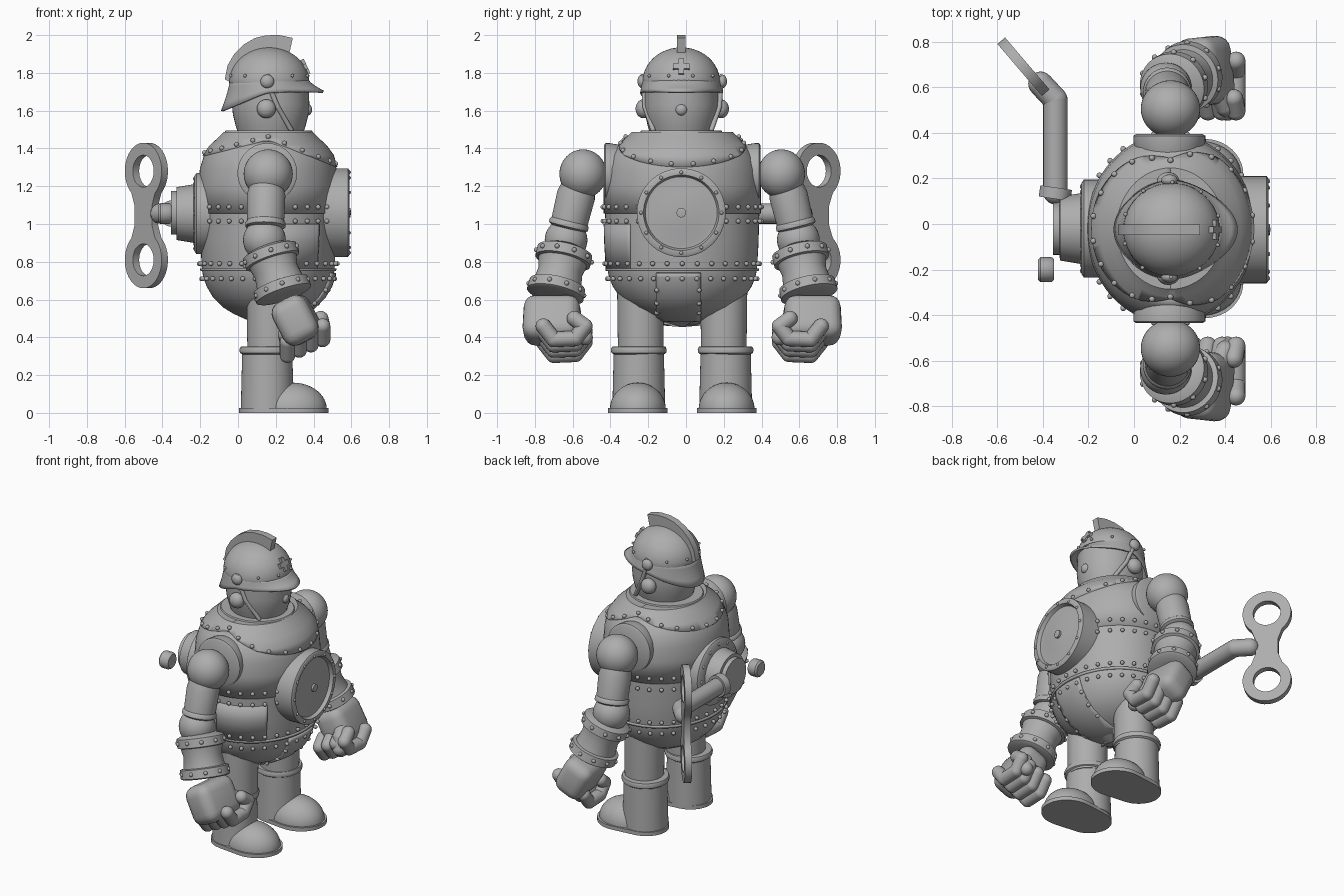
import bpy, bmesh, math
from mathutils import Matrix, Vector

if "Cube" in bpy.data.objects:
    bpy.data.objects.remove(bpy.data.objects["Cube"])

CX, CY = 0.16, -0.02          # body axis
RX, RY = 0.355, 0.40          # torso radii
TORSO = [(0, .48), (.3, .49), (.52, .525), (.68, .56), (.82, .61), (.92, .67), (.97, .72), (.99, .76),
         (1.01, .9), (1.02, 1.05), (1.02, 1.2), (1.0, 1.29), (.94, 1.36), (.84, 1.41), (.72, 1.45), (.64, 1.48)]

grey = bpy.data.materials.new("plain grey")
grey.diffuse_color = (0.42, 0.42, 0.42, 1)
grey.use_nodes = True
grey.node_tree.nodes["Principled BSDF"].inputs["Base Color"].default_value = grey.diffuse_color


def finish(name, bm, M=Matrix(), thick=0):
    bmesh.ops.transform(bm, matrix=M, verts=bm.verts)
    bmesh.ops.recalc_face_normals(bm, faces=bm.faces)
    me = bpy.data.meshes.new(name)
    bm.to_mesh(me)
    bm.free()
    me.materials.append(grey)
    ob = bpy.data.objects.new(name, me)
    bpy.context.collection.objects.link(ob)
    if thick:
        mod = ob.modifiers.new("thickness", 'SOLIDIFY')
        mod.thickness = thick
    bpy.ops.object.select_all(action='DESELECT')
    ob.select_set(True)
    bpy.context.view_layer.objects.active = ob
    bpy.ops.object.shade_smooth_by_angle(angle=math.radians(40))
    return ob


def frame(loc, direction=(0, 0, 1), scale=(1, 1, 1)):
    q = Vector(direction).to_track_quat('Z', 'Y').to_matrix().to_4x4()
    return Matrix.Translation(loc) @ q @ Matrix.Diagonal((*scale, 1))


def lathe_bm(profile, n=48):
    bm = bmesh.new()
    rings = []
    for r, z in profile:
        if r < 1e-5:
            rings.append([bm.verts.new((0, 0, z))] * n)
        else:
            rings.append([bm.verts.new((r * math.cos(t * math.tau / n), r * math.sin(t * math.tau / n), z))
                          for t in range(n)])
    for a, b in zip(rings, rings[1:]):
        for i in range(n):
            j = (i + 1) % n
            bm.faces.new(list(dict.fromkeys((a[i], a[j], b[j], b[i]))))
    for ring, (r, z) in ((rings[0], profile[0]), (rings[-1], profile[-1])):
        if r > 1e-5:
            bm.faces.new(ring)
    return bm


def lathe(name, profile, loc, direction=(0, 0, 1), scale=(1, 1, 1), n=48):
    return finish(name, lathe_bm(profile, n), frame(loc, direction, scale))


def ball(name, loc, radii, cut_z=None):
    bm = bmesh.new()
    bmesh.ops.create_uvsphere(bm, u_segments=40, v_segments=24, radius=1, matrix=frame(loc, scale=radii))
    if cut_z is not None:
        bmesh.ops.bisect_plane(bm, geom=bm.verts[:] + bm.edges[:] + bm.faces[:], plane_co=(0, 0, cut_z),
                               plane_no=(0, 0, -1), clear_outer=True)
    return finish(name, bm)


def tube(name, pts, r):
    """Round rod with ball joints through the points."""
    bm = bmesh.new()
    pts = [Vector(p) for p in pts]
    for p in pts:
        bmesh.ops.create_uvsphere(bm, u_segments=20, v_segments=12, radius=r, matrix=Matrix.Translation(p))
    for a, b in zip(pts, pts[1:]):
        bmesh.ops.create_cone(bm, segments=20, radius1=r, radius2=r, depth=(b - a).length,
                              matrix=frame((a + b) / 2, b - a))
    return finish(name, bm)


def rivets(name, pts, r=0.013):
    bm = bmesh.new()
    for p in pts:
        bmesh.ops.create_icosphere(bm, subdivisions=2, radius=r, matrix=Matrix.Translation(p))
    return finish(name, bm)


def box(name, M, size, bevel=0.0):
    bm = bmesh.new()
    bmesh.ops.create_cube(bm, size=1, matrix=Matrix.Diagonal((*size, 1)))
    if bevel:
        bmesh.ops.bevel(bm, geom=bm.edges[:], offset=bevel, segments=4, profile=.5, affect='EDGES')
    return finish(name, bm, M)


def plate(name, outlines, half, M):
    """Flat cut-out plate; outlines after the first are holes."""
    cu = bpy.data.curves.new(name, 'CURVE')
    cu.dimensions, cu.fill_mode, cu.extrude = '2D', 'BOTH', half
    for pts in outlines:
        sp = cu.splines.new('POLY')
        sp.points.add(len(pts) - 1)
        for p, (x, y) in zip(sp.points, pts):
            p.co = (x, y, 0, 1)
        sp.use_cyclic_u = True
    tmp = bpy.data.objects.new(name, cu)
    me = bpy.data.meshes.new_from_object(tmp)
    bm = bmesh.new()
    bm.from_mesh(me)
    bmesh.ops.remove_doubles(bm, verts=bm.verts, dist=1e-5)
    bpy.data.objects.remove(tmp)
    return finish(name, bm, M)


def shell(name, off, planes):
    """Raised torso panel: an inflated torso surface trimmed by planes (point, outward normal)."""
    bm = lathe_bm(TORSO[:], 64)
    k = 1 + off / RX
    bmesh.ops.transform(bm, verts=bm.verts, matrix=Matrix.Translation((CX, CY, .95)) @
                        Matrix.Diagonal((RX * k, RY * k, 1 + off, 1)) @ Matrix.Translation((0, 0, -.95)))
    for co, no in planes:
        bmesh.ops.bisect_plane(bm, geom=bm.verts[:] + bm.edges[:] + bm.faces[:], plane_co=co, plane_no=no,
                               clear_outer=True)
    return finish(name, bm, thick=0.02)


def on_torso(a, z):
    for (r0, z0), (r1, z1) in zip(TORSO, TORSO[1:]):
        if z0 <= z <= z1:
            r = r0 + (r1 - r0) * (z - z0) / (z1 - z0)
            return Vector((CX + (RX * r + .012) * math.cos(a), CY + (RY * r + .012) * math.sin(a), z))


# torso with raised panels
lathe("torso", TORSO, (CX, CY, 0), scale=(RX, RY, 1), n=64)
shell("chest_panel", .007, [((0, 0, 1.055), (0, 0, -1)), ((0, 0, 1.44), (0, 0, 1))])
shell("belt", .009, [((0, 0, .75), (0, 0, -1)), ((0, 0, .765), (0, 0, 1))])
shell("side_panel", .008, [((0, 0, .765), (0, 0, -1)), ((0, 0, 1.0), (0, 0, 1)),
                           ((0, -.30, 0), (0, 1, 0)), ((.14, 0, 0), (-1, 0, 0))])
shell("hip_plate", .012, [((0, 0, .74), (0, 0, 1)), ((0, -.16, 0), (0, -1, 0)),
                          ((0, .08, 0), (0, 1, 0)), ((CX, 0, 0), (-1, 0, 0))])
shell("bib_front", .014, [((CX, 0, 1.45), (-.4, 0, -1)), ((CX, 0, 0), (-1, 0, 0))])
shell("bib_back", .014, [((CX, 0, 1.45), (.25, 0, -1)), ((CX, 0, 0), (1, 0, 0))])
lathe("collar", [(.235, 1.40), (.235, 1.485), (.228, 1.495)], (.163, CY - .005, 0), scale=(1, .93, 1))

pts = [on_torso(i * math.tau / 32, z) for z in (.71, .79, 1.015, 1.09) for i in range(32)]
for i in range(22):
    a = (i + .5) * math.tau / 22
    for k in range(120):
        p = on_torso(a, 1.26 + k * .0018)
        x = p.x - CX
        if p.z > 1.45 - (.4 * x if x > 0 else -.25 * x):
            break
    pts.append(p + Vector((0, 0, .012)))
for z in (.65, .58, .53):
    for y in (-.12, .08):
        r = on_torso(0, z).x - CX
        pts.append(on_torso(math.asin(max(-1, min(1, y / r))), z))
rivets("torso_rivets", pts)

# chest dial
lathe("chest_dial", [(.235, -.1), (.235, .085), (.225, .092), (.20, .092), (.19, .07), (.17, .07), (.1, .082),
                     (.025, .085), (.025, .098), (0, .102)], (.497, CY - .005, 1.06), (1, 0, 0), n=64)
rivets("dial_rivets", [(.588, CY - .005 + .213 * math.cos(i * math.tau / 12), 1.06 + .213 * math.sin(i * math.tau / 12))
                       for i in range(12)], .01)

# winding drum and key at the back
lathe("back_drum", [(.215, -.06), (.215, .025), (.20, .035), (.155, .04), (.14, .13), (.06, .135)],
      (-.195, CY, 1.055), (-1, 0, 0))
lathe("drum_cap", [(.115, 0), (.115, .03)], (-.325, CY, 1.06), (-1, 0, 0))
rivets("drum_rivets", [(-.225, CY + .185 * math.cos(i * math.tau / 12), 1.055 + .185 * math.sin(i * math.tau / 12))
                       for i in range(12)])
lathe("drum_knob", [(.045, 0), (.055, .012), (.055, .06), (.045, .07)], (-.35, -.20, 1.055), (-1, 0, 0), n=12)
tube("key_shaft", [(-.345, .14, 1.055), (-.345, .545, 1.055), (-.41, .615, 1.055)], .054)
lathe("shaft_flange", [(.07, -.025), (.07, .025)], (-.345, .135, 1.055), (.15, 1, 0))
ring = lambda r, cz, a0, a1, n: [(r * math.cos(math.radians(a0 + (a1 - a0) * i / n)),
                                  cz + r * math.sin(math.radians(a0 + (a1 - a0) * i / n))) for i in range(n + 1)]
outer = ring(.15, .235, -50, 230, 32) + [(-.07, .05), (-.07, -.05)] + ring(.15, -.235, 130, 410, 32) + \
    [(.07, -.05), (.07, .05)]
d = Vector((.65, -.76, 0)).normalized()
keyM = Matrix(((d.x, 0, d.y, -.485), (d.y, 0, -d.x, .69), (0, 1, 0, 1.045), (0, 0, 0, 1)))
plate("key_handle", [outer, ring(.085, .235, 0, 345, 23), ring(.085, -.235, 0, 345, 23)], .022, keyM)

# head and helmet
HX, HY = .165, -.025
lathe("head", [(.165, 1.46), (.185, 1.52), (.2, 1.58), (.205, 1.63), (.2, 1.76)], (HX + .008, HY, 0), scale=(1, .96, 1))
ball("nose", (.37, HY, 1.605), (.022, .03, .03))
lathe("helmet_dome", [(.205, 1.72), (.212, 1.75)] + [(.212 * math.cos(t * math.pi / 24), 1.75 + .185 * math.sin(t * math.pi / 24))
      for t in range(1, 12)] + [(0, 1.935)], (HX, HY, 0), scale=(1, .97, 1))
bm = bmesh.new()
rows = []
for k in range(5):
    t, row = k / 4, []
    for i in range(64):
        c, s = math.cos(i * math.tau / 64), math.sin(i * math.tau / 64)
        ox = .21 + (.08 * c ** 2 if c > 0 else .045 * c ** 2)
        oz = 1.695 + .01 * c if c > 0 else 1.695 - .095 * (-c) ** 1.3
        row.append(bm.verts.new((HX + c * (.208 + (ox - .208) * t ** 1.4), HY + s * (.203 + .015 * t),
                                 1.765 + (oz - 1.765) * t)))
    rows.append(row)
for a, b in zip(rows, rows[1:]):
    for i in range(64):
        bm.faces.new((a[i], a[(i + 1) % 64], b[(i + 1) % 64], b[i]))
finish("helmet_brim", bm, thick=.012)
crest = [(-.04, 1.75), (-.07, 1.765), (-.055, 1.84), (-.02, 1.9), (.03, 1.95), (.09, 1.985), (.15, 1.999), (.22, 2.0),
         (.29, 1.985), (.27, 1.895), (.19, 1.92), (.1, 1.91), (.03, 1.86)]
plate("helmet_crest", [crest], .023, Matrix(((1, 0, 0, 0), (0, 0, -1, HY), (0, 1, 0, 0), (0, 0, 0, 1))))
tilt = Matrix.Translation((.352, HY, 1.83)) @ Matrix.Rotation(math.radians(-25), 4, 'Y')
box("badge_upright", tilt, (.03, .03, .085))
box("badge_bar", tilt, (.03, .085, .03))
rivets("helmet_rivets", [(HX + .214 * math.cos(a), HY + .208 * math.sin(a), 1.785)
                         for a in (i * math.tau / 10 + .3 for i in range(10))], .009)

for side, s in (("right", -1), ("left", 1)):
    P = lambda x, dist, z: Vector((x, CY + s * dist, z))
    # ear, helmet stud and chin strap
    ball(side + "_ear", P(.15, .205, 1.61), (.05, .042, .05))
    ball(side + "_helmet_stud", P(.155, .212, 1.755), (.036, .025, .036))
    tube(side + "_chin_strap", [P(.16, .205, 1.74), P(.21, .197, 1.62), P(.28, .155, 1.5)], .013)
    # shoulder and upper arm
    out = (0, s, 0)
    lathe(side + "_armhole", [(.12, -.14), (.15, -.06), (.158, -.01), (.158, .012), (.145, .02)], P(.155, .395, 1.27), out)
    ball(side + "_shoulder", P(.16, .525, 1.265), (.13, .125, .13))
    lathe(side + "_upper_arm", [(.09, 0), (.102, .05), (.098, .19), (.106, .2), (.106, .22), (.09, .23)],
          P(.15, .55, 1.2), (-.02, s * .24, -.97))
    ball(side + "_elbow", P(.14, .615, .915), (.113, .113, .113))
    # flared cuff with two riveted bands
    axis = Vector((.31, s * .21, -.93)).normalized()
    q = frame((0, 0, 0), axis)
    start = P(.165, .62, .86)
    lathe(side + "_forearm", [(.09, -.02), (.138, 0), (.148, .005), (.148, .06), (.13, .065), (.118, .12), (.128, .19),
                              (.15, .195), (.153, .25), (.14, .257), (.08, .26)], start, axis)
    rivets(side + "_cuff_rivets", [start + q @ Vector((.15 * math.cos(i * math.tau / 10), .15 * math.sin(i * math.tau / 10), h))
                                   for h in (.032, .222) for i in range(10)])
    # fist with curled fingers
    box(side + "_palm", frame(P(.31, .69, .49), (.46, s * .05, -.89)), (.30, .20, .25), .065)
    for i in range(4):
        x, z = .262 + .062 * i, .375 + .028 * i
        tube(f"{side}_finger_{i + 1}", [P(x, .735, z), P(x, .68, z - .07), P(x, .565, z - .065), P(x, .515, z),
                                        P(x - .01, .57, z + .04)], .041)
    tube(side + "_thumb", [P(.36, .62, .52), P(.40, .535, .47), P(.41, .515, .40)], .042)
    # leg and boot
    lathe(side + "_leg", [(.12, .3), (.122, .45), (.125, .68)], P(.17, .22, 0))
    lathe(side + "_boot_shaft", [(.14, .02), (.137, .15), (.133, .31), (.145, .318), (.148, .335), (.142, .35), (.12, .352)],
          P(.155, .23, 0))
    ball(side + "_boot_toe", P(.29, .235, .02), (.18, .148, .14), 0.0)
    bm = bmesh.new()
    for cx, rx, ry in ((.155, .15, .14), (.31, .17, .158)):
        for z in (0, .025):
            for i in range(40):
                a = i * math.tau / 40
                bm.verts.new(P(cx + rx * math.cos(a), .235 + ry * math.sin(a), z))
    hull = bmesh.ops.convex_hull(bm, input=bm.verts[:])
    bmesh.ops.delete(bm, geom=list({v for v in hull["geom_interior"] if isinstance(v, bmesh.types.BMVert)}), context='VERTS')
    finish(side + "_sole", bm)
